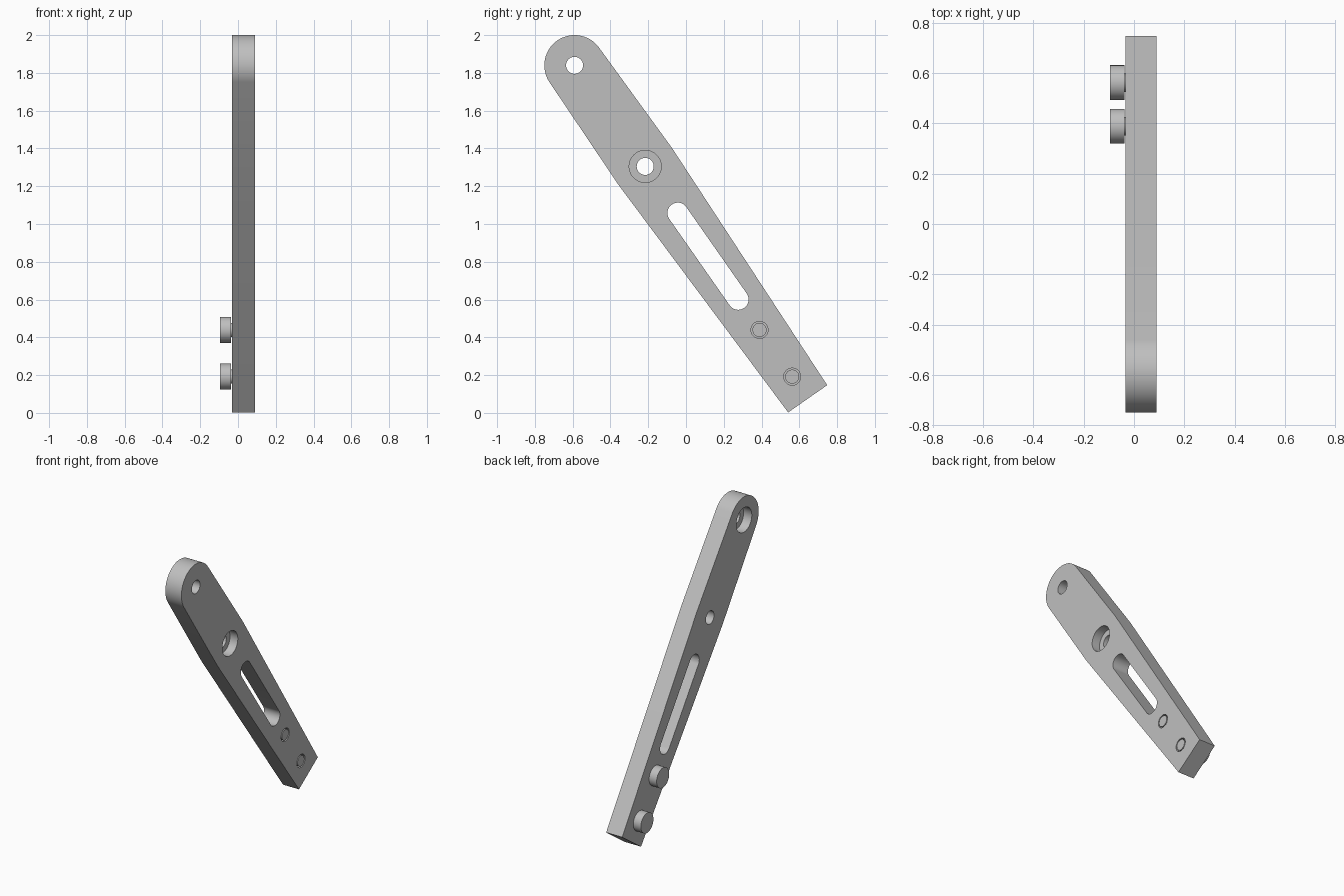
import bpy, bmesh, math
from mathutils import Vector

cube = bpy.data.objects.get("Cube")
if cube:
    bpy.data.objects.remove(cube, do_unlink=True)

steel = bpy.data.materials.new("grey_steel")
steel.use_nodes = True
GREY = (0.52, 0.52, 0.52, 1)
steel.diffuse_color = GREY
steel.node_tree.nodes["Principled BSDF"].inputs["Base Color"].default_value = GREY

# Link axes: "along" runs down the arm from the pivot, "across" its width
PIVOT = Vector((-0.59, 1.84))
ALONG = Vector((0.573, -0.8196)).normalized()
ACROSS = Vector((-ALONG.y, ALONG.x))
BACK, FACE = -0.033, 0.09
LENGTH, MIDDLE = 2.154, 0.653


def at(u, v=0.0):
    return PIVOT + ALONG * u + ACROSS * v


def circle(u, r, start=0, end=360, n=64):
    """Points of an arc, angle measured from the arm's axis."""
    step = math.radians(end - start) / n
    angles = [math.radians(start) + step * i for i in range(n if end - start == 360 else n + 1)]
    return [at(u + r * math.cos(a), r * math.sin(a)) for a in angles]


def prism(name, outline, x0, x1):
    """Extrude a closed (y, z) outline between two x positions."""
    bm = bmesh.new()
    base = bm.faces.new([bm.verts.new((x0, p.x, p.y)) for p in outline])
    top = bmesh.ops.extrude_face_region(bm, geom=[base])["geom"]
    bmesh.ops.translate(bm, vec=(x1 - x0, 0, 0),
                        verts=[g for g in top if isinstance(g, bmesh.types.BMVert)])
    bmesh.ops.recalc_face_normals(bm, faces=bm.faces)
    mesh = bpy.data.meshes.new(name)
    bm.to_mesh(mesh)
    bm.free()
    mesh.materials.append(steel)
    obj = bpy.data.objects.new(name, mesh)
    bpy.context.collection.objects.link(obj)
    return obj


def select(obj):
    bpy.ops.object.select_all(action='DESELECT')
    obj.select_set(True)
    bpy.context.view_layer.objects.active = obj


def modify(obj, tool, operation):
    """Apply a boolean and discard the tool body."""
    select(obj)
    mod = obj.modifiers.new("boolean", 'BOOLEAN')
    mod.operation, mod.solver, mod.object = operation, 'EXACT', tool
    bpy.ops.object.modifier_apply(modifier=mod.name)
    bpy.data.objects.remove(tool, do_unlink=True)


def smooth(obj):
    select(obj)
    bpy.ops.object.shade_smooth_by_angle(angle=math.radians(25))


# Arm plate: rounded pivot end, widest at the middle hole, tapered to a square end
outline = circle(0, 0.16, 91, 269, 48)
outline += [at(MIDDLE, -0.172), at(LENGTH, -0.126), at(LENGTH, 0.126), at(MIDDLE, 0.172)]
arm = prism("arm_plate", outline, BACK, FACE)

# Holes, counterbores and slot
BOLTS = (1.709, 2.011)
through = [circle(u, 0.045) for u in (0, MIDDLE) + BOLTS]
through.append(circle(0.954, 0.055, 90, 270, 32) + circle(1.512, 0.055, -90, 90, 32))
for shape in through:
    modify(arm, prism("cutter", shape, BACK - 0.1, FACE + 0.1), 'DIFFERENCE')
modify(arm, prism("cutter", circle(MIDDLE, 0.085), 0.03, FACE + 0.1), 'DIFFERENCE')
modify(arm, prism("cutter", circle(0, 0.085), BACK - 0.1, 0.03), 'DIFFERENCE')
smooth(arm)

# Bolts: wide head standing off the back, shank flush with the face
for name, u in zip(("upper_bolt", "lower_bolt"), BOLTS):
    bolt = prism(name, circle(u, 0.069), -0.095, -0.037)
    modify(bolt, prism("shank", circle(u, 0.037), -0.06, FACE), 'UNION')
    smooth(bolt)
